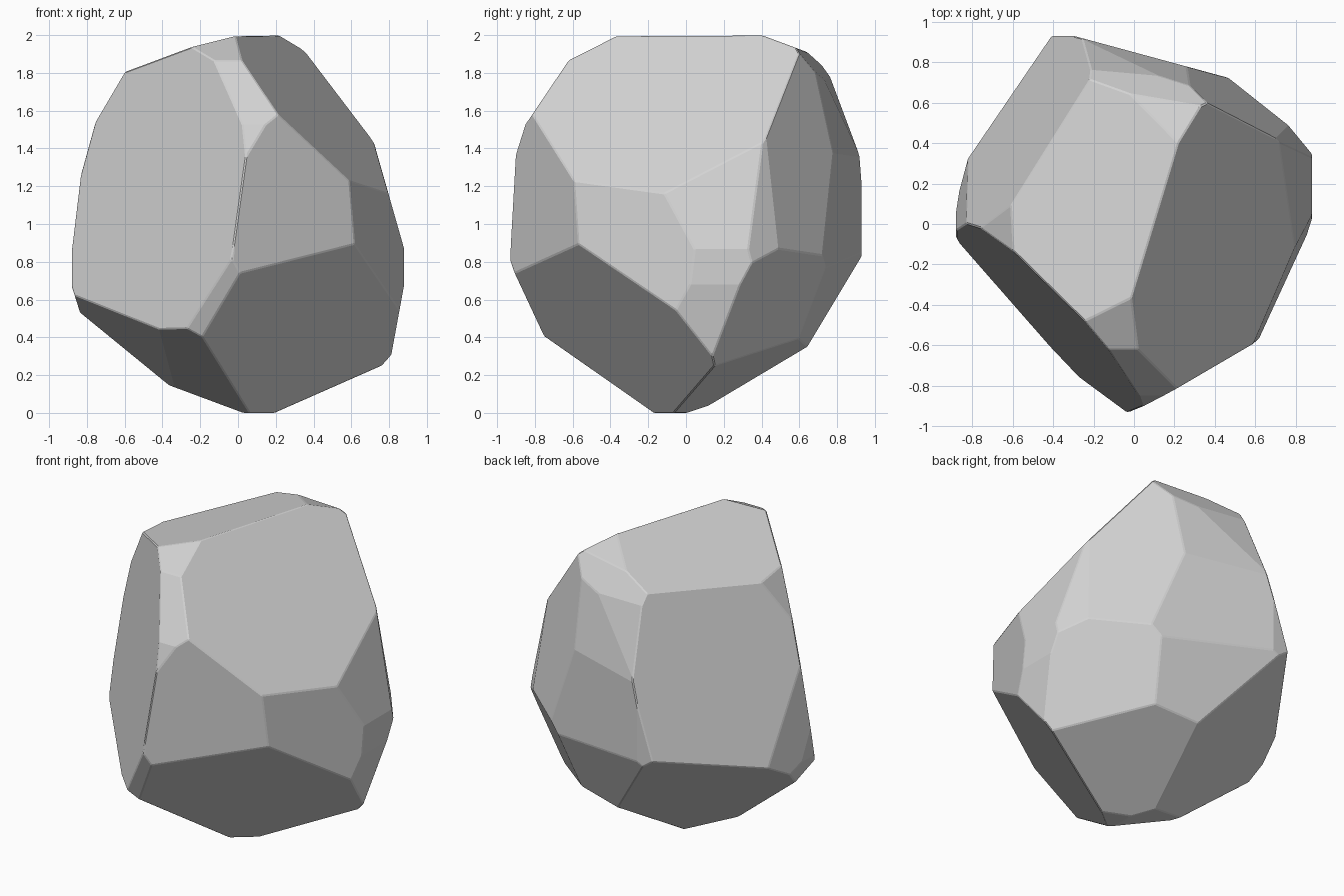
import bpy, bmesh
from mathutils import Vector

cube = bpy.data.objects.get("Cube")
if cube:
    bpy.data.objects.remove(cube, do_unlink=True)

# Chipped faces of the boulder: outward normal and distance from the origin
CHIPS = [
    ((-.72, -.68, .14), .774),   # broad front face
    ((.731, -.226, .643), 1.355),  # broad upper side face
    ((-.28, .08, .96), 1.89),    # top
    ((-.825, .49, .27), 1.03),   # broad back face
    ((.49, -.87, -.02), .78),    # small front face
    ((.50, -.63, -.59), .14),    # front undercut
    ((-.632, -.305, -.713), .132),  # side undercuts
    ((-.40, -.40, -.82), .045),
    ((-.35, 0, -.94), -.01),
    ((.92, -.39, .05), .835),    # lower side faces
    ((.98, 0, -.18), .74),
    ((.95, 0, .27), 1.07),
    ((.25, .95, .20), 1.08),     # rear faces
    ((.262, .965, 0), .82),
    ((.10, .80, .585), 1.63),
    ((.10, .935, .34), 1.297),
    ((.60, .78, .15), .97),
    ((.80, .58, .15), 1.025),
    ((.60, .70, -.38), .47),
    ((.20, .90, -.38), .455),
    ((0, .857, -.514), .377),
    ((.20, .47, -.86), .01),     # rear undercuts
    ((-.487, .521, -.70), .07),
    ((-.1, -.92, -.37), .56),    # worn corners
    ((0, -.83, .56), 1.56),
    ((0, -.45, .89), 1.94),
    ((0, -.95, .30), 1.265),
    ((0, .35, .94), 2.02),
    ((-.85, 0, .50), 1.41),
    ((-.96, .20, .10), .925),
    ((-.95, 0, -.30), .635),
    ((1, 0, 0), .88),            # outermost worn spots
    ((-1, 0, 0), .88),
    ((0, 1, 0), .93),
    ((0, -1, 0), .93),
    ((0, 0, 1), 2),
    ((0, 0, -1), 0),             # resting point
]

# Round stone, then chip it flat plane by plane
bm = bmesh.new()
bmesh.ops.create_icosphere(bm, subdivisions=4, radius=1.15)
bmesh.ops.translate(bm, verts=bm.verts, vec=(0, 0, 1))
for normal, distance in CHIPS:
    n = Vector(normal)
    cut = bmesh.ops.bisect_plane(
        bm, geom=bm.verts[:] + bm.edges[:] + bm.faces[:], dist=1e-5,
        plane_co=n * (distance / n.length_squared), plane_no=n, clear_outer=True)
    rim = [e for e in cut["geom_cut"] if isinstance(e, bmesh.types.BMEdge)]
    if rim:
        bmesh.ops.contextual_create(bm, geom=rim)
bmesh.ops.remove_doubles(bm, verts=bm.verts, dist=.012)
bmesh.ops.recalc_face_normals(bm, faces=bm.faces)

mesh = bpy.data.meshes.new("boulder")
bm.to_mesh(mesh)
bm.free()
boulder = bpy.data.objects.new("boulder", mesh)
bpy.context.collection.objects.link(boulder)

# Worn edges
bevel = boulder.modifiers.new("worn_edges", 'BEVEL')
bevel.width = .025
bevel.segments = 1
bevel.limit_method = 'ANGLE'
bevel.angle_limit = .35

# Plain stone colour
stone = bpy.data.materials.new("stone_grey")
stone.use_nodes = True
colour = (.65, .65, .65, 1)
stone.diffuse_color = colour
shader = next(n for n in stone.node_tree.nodes if n.type == 'BSDF_PRINCIPLED')
shader.inputs["Base Color"].default_value = colour
mesh.materials.append(stone)
